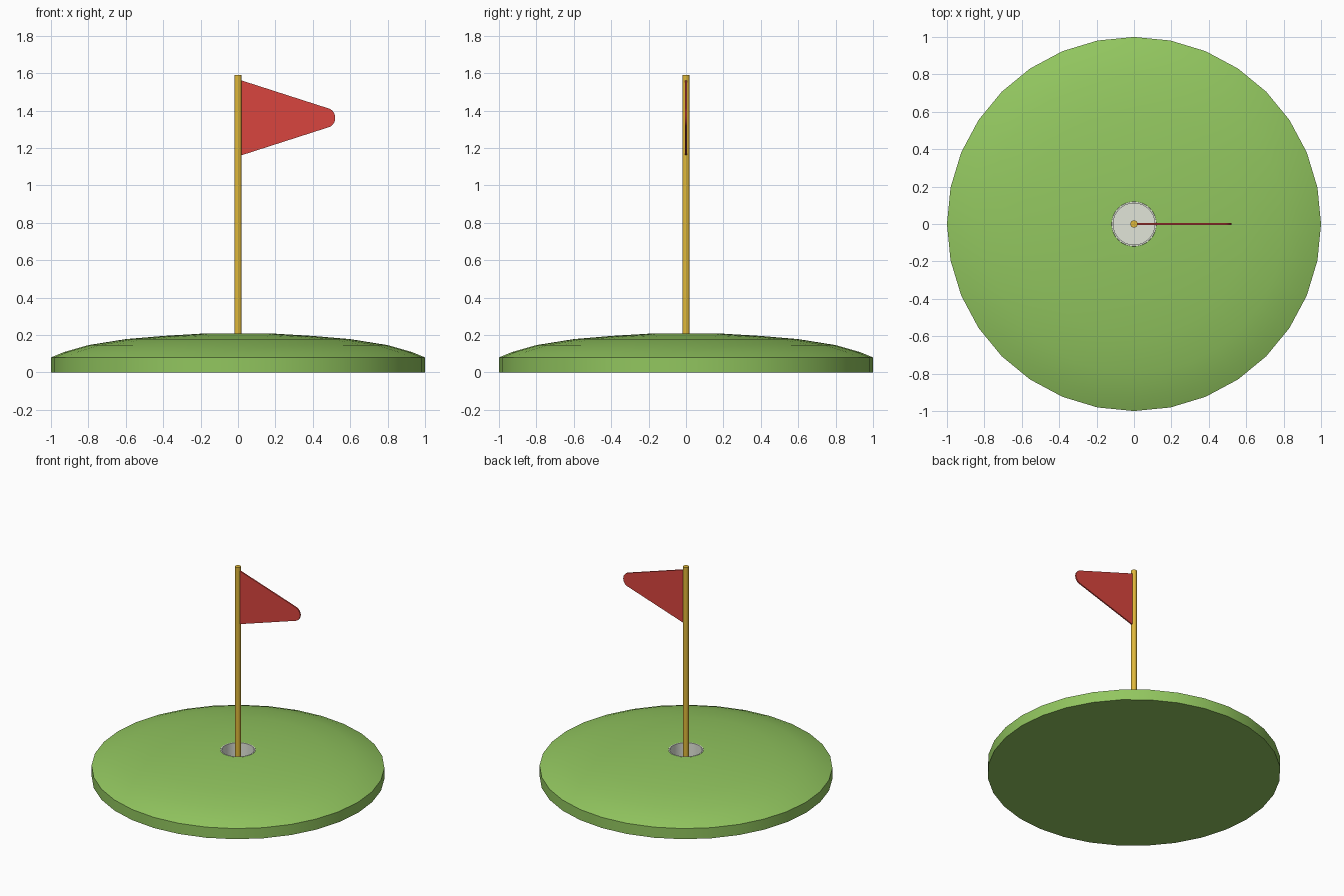
import bpy, math

if "Cube" in bpy.data.objects:
    bpy.data.objects.remove(bpy.data.objects["Cube"])

def mat(name, srgb):
    m = bpy.data.materials.new(name)
    lin = [((c / 255 + 0.055) / 1.055) ** 2.4 for c in srgb]
    m.diffuse_color = (*lin, 1)
    m.use_nodes = True
    m.node_tree.nodes["Principled BSDF"].inputs["Base Color"].default_value = m.diffuse_color
    return m

GREEN = mat("grass green", (146, 198, 95))
GREY = mat("cup grey", (225, 229, 217))
GOLD = mat("pole yellow", (224, 184, 58))
RED = mat("flag red", (217, 69, 62))

def add(name, verts, faces, material, smooth=None):
    me = bpy.data.meshes.new(name)
    me.from_pydata(verts, [], faces)
    me.materials.append(material)
    ob = bpy.data.objects.new(name, me)
    bpy.context.collection.objects.link(ob)
    if smooth:
        bpy.ops.object.select_all(action='DESELECT')
        ob.select_set(True)
        bpy.context.view_layer.objects.active = ob
        bpy.ops.object.shade_smooth_by_angle(angle=math.radians(smooth))
    return ob

def lathe(name, profile, n, material, cap_start=False, cap_end=False, smooth=30):
    """Revolve (radius, z) points, listed so that outward is to their right."""
    verts = [(r * math.cos(2 * math.pi * i / n), r * math.sin(2 * math.pi * i / n), z)
             for r, z in profile for i in range(n)]
    faces = [(k * n + i, k * n + (i + 1) % n, (k + 1) * n + (i + 1) % n, (k + 1) * n + i)
             for k in range(len(profile) - 1) for i in range(n)]
    if cap_start:
        faces.append(tuple(reversed(range(n))))
    if cap_end:
        faces.append(tuple(range((len(profile) - 1) * n, len(profile) * n)))
    return add(name, verts, faces, material, smooth)

# Domed putting green with an open hole in the middle
lathe("green_mound", [(1, 0), (1, .08), (.93, .109), (.8, .146), (.6, .178),
                      (.4, .195), (.2, .207), (.12, .208)], 32, GREEN, cap_start=True)

# Cup lining: thin rim, wall and floor
lathe("hole_cup", [(.12, .207), (.119, .209), (.111, .209), (.111, .08)], 32, GREY,
      cap_end=True)

# Flag pole standing on the cup floor
lathe("flag_pole", [(.02, .08), (.02, 1.59)], 16, GOLD, cap_start=True, cap_end=True)

# Pennant with a rounded tip
outline = [(0, 1.155), (0, 1.567)]
for i in range(13):
    a = math.radians(73 - 146 * i / 12)
    outline.append((.472 + .048 * math.cos(a), 1.361 + .052 * math.sin(a)))
n, t = len(outline), .005
verts = [(x, y, z) for y in (-t, t) for x, z in outline]
faces = [tuple(reversed(range(n))), tuple(range(n, 2 * n))]
faces += [(i, (i + 1) % n, n + (i + 1) % n, n + i) for i in range(n)]
add("flag", verts, faces, RED, 30)
